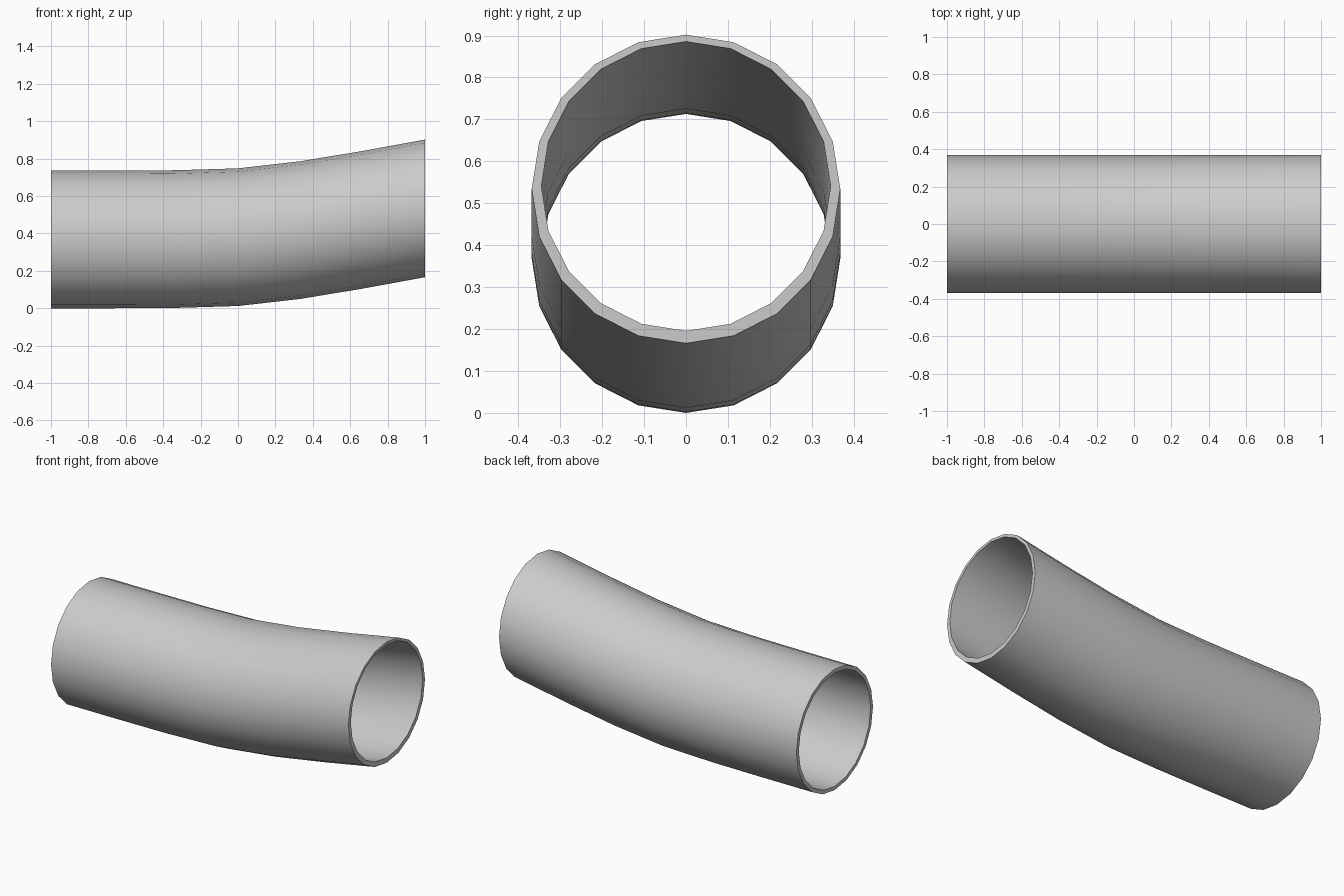
import bpy
import bmesh
from math import sin, cos, pi, radians

SIDES = 20
OUTER, INNER = 0.368, 0.345
# Rise of the tube at evenly spaced stations along x
RISE = [0, 0, 0.002, 0.012, 0.05, 0.105, 0.166]

cube = bpy.data.objects.get("Cube")
if cube:
    bpy.data.objects.remove(cube, do_unlink=True)

# Plain grey material
grey = bpy.data.materials.new("light_grey")
grey.use_nodes = True
color = (0.6, 0.6, 0.6, 1)
grey.diffuse_color = color
grey.node_tree.nodes["Principled BSDF"].inputs["Base Color"].default_value = color

bm = bmesh.new()


def ring(x, z, radius):
    return [bm.verts.new((x, radius * sin(2 * pi * i / SIDES),
                          z - radius * cos(2 * pi * i / SIDES)))
            for i in range(SIDES)]


def bridge(a, b):
    for i in range(SIDES):
        j = (i + 1) % SIDES
        bm.faces.new((a[i], a[j], b[j], b[i]))


# Outer skin forward, inner skin back, closed into one loop with flat rims
last = len(RISE) - 1
xs = [-1 + 2 * i / last for i in range(last + 1)]
rings = [ring(x, OUTER + r, OUTER) for x, r in zip(xs, RISE)]
rings += [ring(x, OUTER + r * 1.04, INNER)
          for x, r in reversed(list(zip(xs, RISE)))]
for a, b in zip(rings, rings[1:] + rings[:1]):
    bridge(a, b)
bmesh.ops.recalc_face_normals(bm, faces=bm.faces)

# Bent tube object
mesh = bpy.data.meshes.new("bent_tube")
bm.to_mesh(mesh)
bm.free()
mesh.materials.append(grey)
tube = bpy.data.objects.new("bent_tube", mesh)
bpy.context.collection.objects.link(tube)
bpy.context.view_layer.objects.active = tube
tube.select_set(True)
bpy.ops.object.shade_smooth_by_angle(angle=radians(40))
